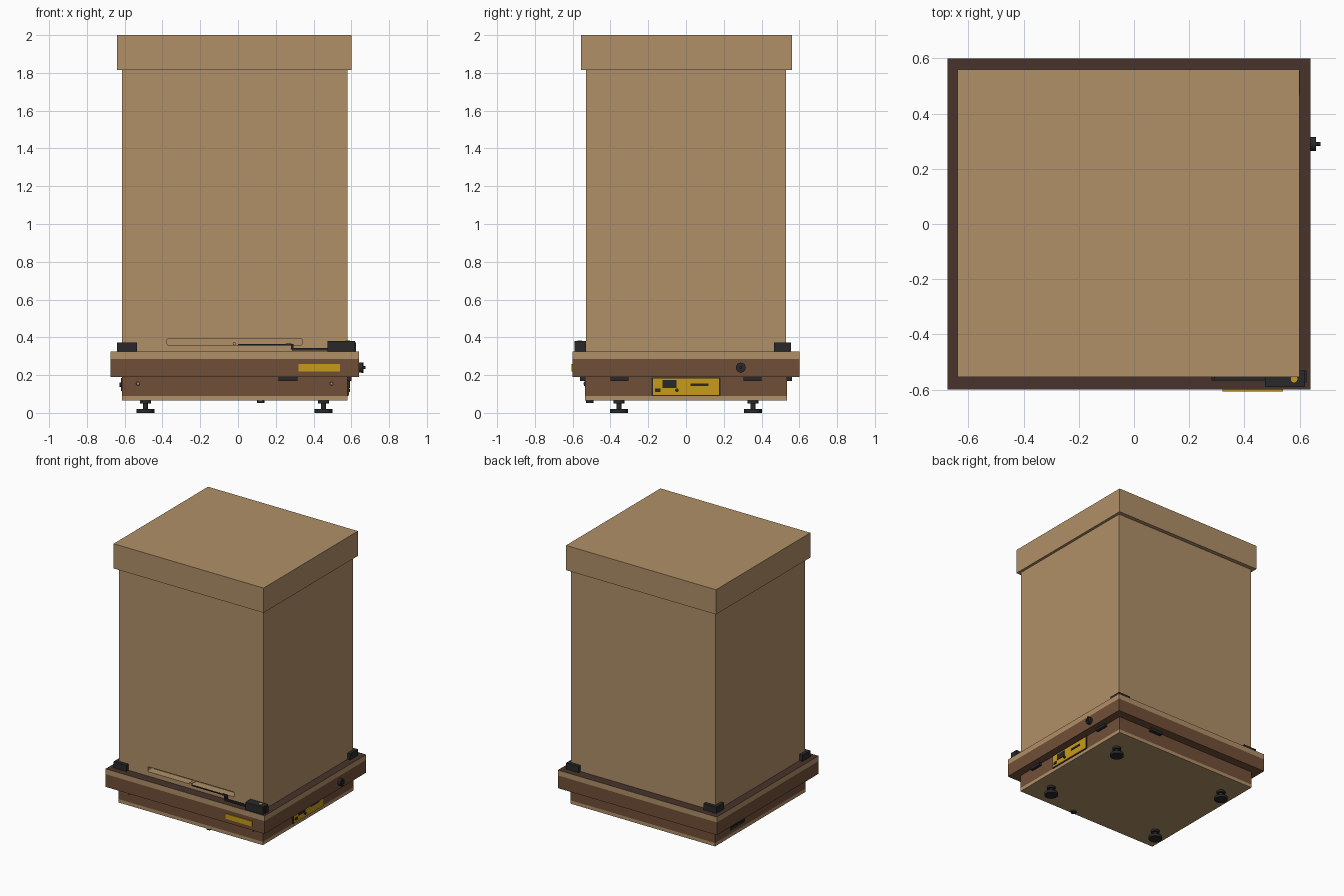
import bpy
import bmesh
from mathutils import Matrix, Vector

if "Cube" in bpy.data.objects:
    bpy.data.objects.remove(bpy.data.objects["Cube"])


def material(name, rgb):
    m = bpy.data.materials.new(name)
    m.diffuse_color = (*rgb, 1)
    m.use_nodes = True
    m.node_tree.nodes["Principled BSDF"].inputs["Base Color"].default_value = m.diffuse_color
    return m


TAN = material("tan wood", (0.44, 0.28, 0.138))
BROWN = material("brown wood", (0.165, 0.078, 0.040))
DARK = material("dark brown", (0.065, 0.033, 0.024))
BLACK = material("black plastic", (0.022, 0.022, 0.024))
YELLOW = material("yellow", (0.58, 0.33, 0.009))


def finish(name, bm, mats):
    me = bpy.data.meshes.new(name)
    bm.to_mesh(me)
    bm.free()
    for m in mats:
        me.materials.append(m)
    ob = bpy.data.objects.new(name, me)
    bpy.context.collection.objects.link(ob)
    return ob


def box(name, x, y, z, mat, top=None):
    """Box from (min, max) ranges; optional second material on its top face."""
    bm = bmesh.new()
    bmesh.ops.create_cube(bm, size=1)
    for v in bm.verts:
        v.co = Vector([r[0] + (c + 0.5) * (r[1] - r[0]) for r, c in zip((x, y, z), v.co)])
    bm.normal_update()
    if top:
        for f in bm.faces:
            f.material_index = int(f.normal.z > 0.5)
    return finish(name, bm, [mat, top] if top else [mat])


def lathe(name, origin, axis, sections, mat, sides=24):
    """Stacked cylinders: sections are (start, end, radius) along the axis."""
    bm = bmesh.new()
    rot = Vector((0, 0, 1)).rotation_difference(Vector(axis)).to_matrix().to_4x4()
    for a, b, r in sections:
        bmesh.ops.create_cone(bm, cap_ends=True, segments=sides, radius1=r, radius2=r, depth=b - a,
                              matrix=Matrix.Translation(origin) @ rot @ Matrix.Translation((0, 0, (a + b) / 2)))
    for f in bm.faces:
        f.smooth = len(f.verts) == 4
    for e in bm.edges:
        e.smooth = all(len(f.verts) == 4 for f in e.link_faces)
    return finish(name, bm, [mat])


# Tall cover and its lid
cover = box("cover", (-0.615, 0.58), (-0.53, 0.53), (0.325, 1.815), TAN)
box("lid", (-0.64, 0.60), (-0.555, 0.56), (1.815, 2.0), TAN)

# Long slot in the front of the cover
cutter = box("slot_cutter", (-0.375, 0.34), (-0.6, -0.47), (0.358, 0.395), TAN)
bev = bmesh.new()
bev.from_mesh(cutter.data)
edges = [e for e in bev.edges if abs(e.verts[0].co.y - e.verts[1].co.y) > 0.01]
bmesh.ops.bevel(bev, geom=edges, offset=0.009, segments=3, affect='EDGES', profile=0.5)
bev.to_mesh(cutter.data)
bev.free()
cutter.hide_render = True
cutter.hide_viewport = False
cut = cover.modifiers.new("slot", 'BOOLEAN')
cut.operation = 'DIFFERENCE'
cut.solver = 'EXACT'
cut.object = cutter
bpy.context.view_layer.objects.active = cover
bpy.ops.object.modifier_apply(modifier=cut.name)
bpy.data.objects.remove(cutter)
lathe("slot_peg", (-0.02, -0.532, 0.366), (0, 1, 0), [(0, 0.062, 0.008)], TAN, 16)

# Stepped base in layers
box("upper_plinth", (-0.675, 0.64), (-0.60, 0.60), (0.19, 0.285), BROWN)
box("plinth_top_board", (-0.675, 0.64), (-0.60, 0.60), (0.285, 0.325), TAN, DARK)
box("lower_plinth", (-0.615, 0.58), (-0.535, 0.535), (0.09, 0.19), BROWN)
box("bottom_board", (-0.615, 0.58), (-0.535, 0.535), (0.065, 0.09), TAN)

# Corner brackets around the cover
for name, x, y in (("front_left", (-0.64, -0.535), (-0.555, -0.465)),
                   ("back_left", (-0.64, -0.535), (0.465, 0.555)),
                   ("back_right", (0.50, 0.602), (0.465, 0.555))):
    box("bracket_" + name, x, y, (0.325, 0.372), BLACK)

# Arm mount with its button and cranked arm
box("arm_mount", (0.475, 0.62), (-0.59, -0.53), (0.325, 0.38), BLACK)
box("arm_mount_side", (0.58, 0.625), (-0.575, -0.53), (0.325, 0.372), BLACK)
lathe("arm_button", (0.58, -0.562, 0.38), (0, 0, 1), [(0, 0.004, 0.012)], YELLOW)
box("arm_lower", (0.285, 0.476), (-0.566, -0.552), (0.331, 0.343), BLACK)
box("arm_riser", (0.28, 0.294), (-0.566, -0.54), (0.335, 0.366), BLACK)
box("arm_rod", (0.0, 0.284), (-0.549, -0.541), (0.358, 0.365), BLACK)
box("arm_tip", (0.255, 0.284), (-0.551, -0.539), (0.357, 0.368), BLACK)

# Front plate and screws
box("front_plate", (0.32, 0.54), (-0.606, -0.60), (0.22, 0.258), YELLOW)
for x in (-0.53, 0.495):
    lathe("screw_rim", (x, -0.535, 0.155), (0, -1, 0), [(0, 0.004, 0.012)], BLACK, 16)
    lathe("screw_head", (x, -0.539, 0.155), (0, -1, 0), [(0, 0.003, 0.006)], TAN, 16)

# Side knob
lathe("side_knob", (0.64, 0.29, 0.24), (1, 0, 0), [(0, 0.02, 0.026), (0.02, 0.035, 0.007)], BLACK)
box("knob_grip", (0.655, 0.665), (0.285, 0.295), (0.212, 0.268), BLACK)

# Control panel on the right side
box("panel_border", (0.58, 0.585), (-0.182, 0.182), (0.09, 0.188), BLACK)
box("panel", (0.585, 0.588), (-0.176, 0.176), (0.095, 0.183), YELLOW)
for name, y, z in (("panel_display", (-0.125, -0.05), (0.132, 0.174)),
                   ("panel_slider", (0.025, 0.12), (0.142, 0.156)),
                   ("panel_switch", (-0.165, -0.135), (0.11, 0.128))):
    box(name, (0.588, 0.592), y, z, BLACK)
lathe("panel_dial", (0.588, -0.048, 0.12), (1, 0, 0), [(0, 0.006, 0.010)], BLACK, 16)

# Socket panel on the left side
box("socket_panel", (-0.619, -0.615), (0.19, 0.35), (0.115, 0.185), BLACK)
for i in range(4):
    lathe("socket", (-0.619, 0.21 + 0.04 * i, 0.15), (-1, 0, 0), [(0, 0.008, 0.012)], BLACK, 16)

# Spacer blocks under the overhang
for y in (-0.543, 0.543):
    box("spacer_long_side", (0.215, 0.315), (y - 0.018, y + 0.018), (0.17, 0.191), BLACK)
for y in (-0.353, 0.353):
    box("spacer_right_side", (0.56, 0.60), (y - 0.048, y + 0.048), (0.17, 0.191), BLACK)

# Adjustable feet and a small front peg
for x in (-0.49, 0.453):
    for y in (-0.355, 0.355):
        lathe("foot", (x, y, 0), (0, 0, 1),
              [(0, 0.02, 0.047), (0.02, 0.05, 0.014), (0.05, 0.066, 0.03)], BLACK)
lathe("front_peg", (0.12, -0.51, 0.053), (0, 0, 1), [(0, 0.013, 0.02)], BLACK)
